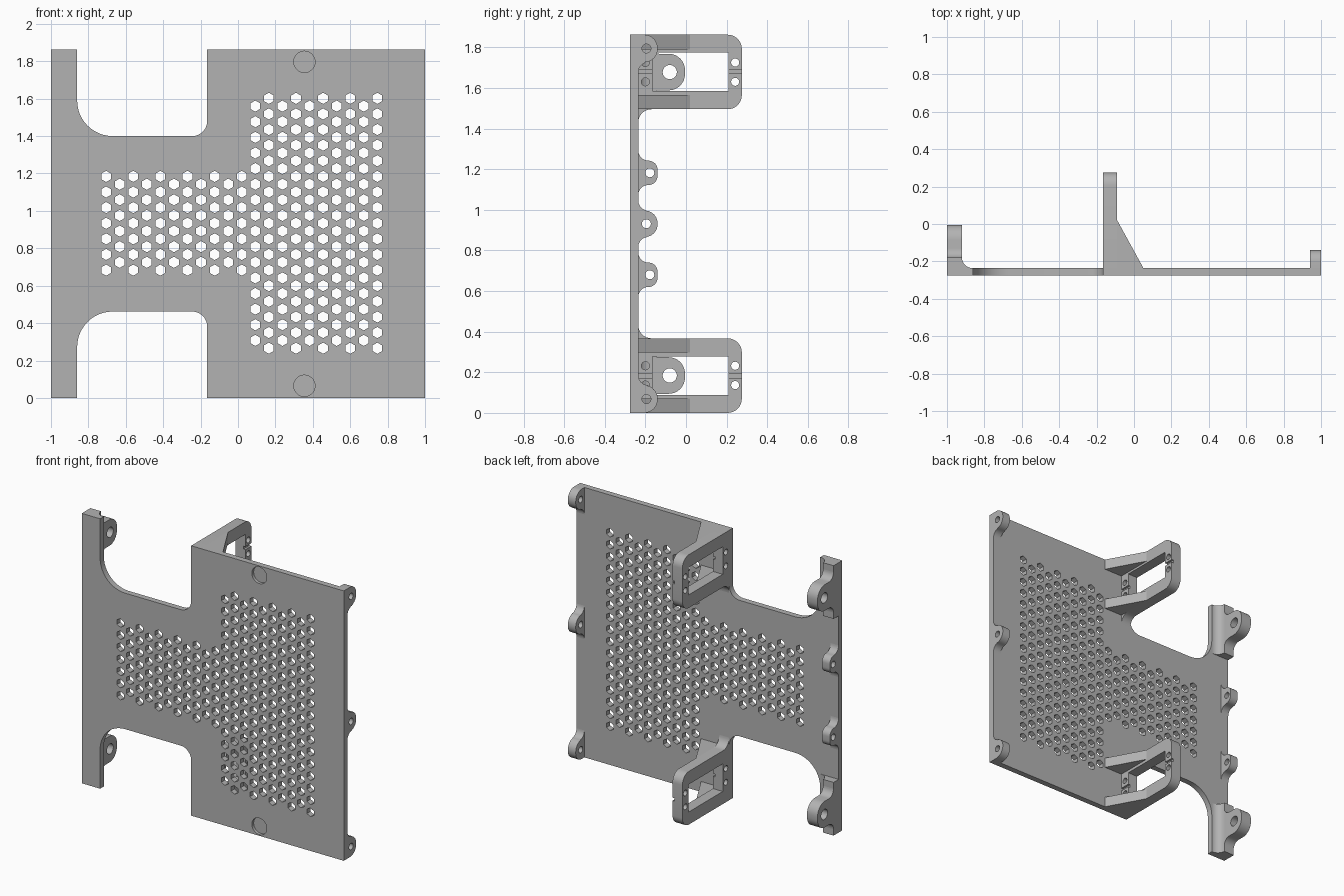
import bpy, bmesh
from math import cos, sin, radians

cube = bpy.data.objects.get("Cube")
if cube:
    bpy.data.objects.remove(cube, do_unlink=True)

grey = bpy.data.materials.new("mid grey")
grey.use_nodes = True
grey.diffuse_color = (0.45, 0.45, 0.45, 1)
grey.node_tree.nodes["Principled BSDF"].inputs["Base Color"].default_value = (0.45, 0.45, 0.45, 1)

MID = 0.931      # mid height
TOP = 2 * MID
FRONT, BACK = -0.275, -0.235
LEFT_EDGE, RIGHT_EDGE = -1.0, 1.0


def arc(u, v, r, start, end, n=8):
    steps = [radians(start + (end - start) * i / n) for i in range(n + 1)]
    return [(u + r * cos(a), v + r * sin(a)) for a in steps]


def circle(u, v, r, n=24, turn=0):
    return arc(u, v, r, turn, turn + 360, n)[:-1]


def flip(pts, side):
    """Mirror (y, z) or (x, z) points about the mid height when side is -1."""
    return [(u, MID + side * (v - MID)) for u, v in pts]


def prisms(name, outlines, axis, lo, hi):
    """Extrude 2D outlines along an axis; the other two axes keep their order."""
    place = {"x": lambda p, d: (d, p[0], p[1]),
             "y": lambda p, d: (p[0], d, p[1]),
             "z": lambda p, d: (p[0], p[1], d)}[axis]
    bm = bmesh.new()
    for pts in outlines:
        a = [bm.verts.new(place(p, lo)) for p in pts]
        b = [bm.verts.new(place(p, hi)) for p in pts]
        bm.faces.new(a)
        bm.faces.new(b[::-1])
        for i in range(len(pts)):
            j = (i + 1) % len(pts)
            bm.faces.new((a[i], b[i], b[j], a[j]))
    bmesh.ops.recalc_face_normals(bm, faces=bm.faces)
    mesh = bpy.data.meshes.new(name)
    bm.to_mesh(mesh)
    bm.free()
    mesh.materials.append(grey)
    obj = bpy.data.objects.new(name, mesh)
    bpy.context.collection.objects.link(obj)
    return obj


def activate(obj):
    bpy.ops.object.select_all(action="DESELECT")
    obj.select_set(True)
    bpy.context.view_layer.objects.active = obj


def cut(obj, cutter):
    activate(obj)
    mod = obj.modifiers.new("cut", "BOOLEAN")
    mod.operation, mod.solver, mod.object = "DIFFERENCE", "EXACT", cutter
    bpy.ops.object.modifier_apply(modifier=mod.name)
    bpy.data.objects.remove(cutter, do_unlink=True)


def smooth(obj):
    activate(obj)
    bpy.ops.object.shade_smooth_by_angle(angle=radians(30))


def tab(name, z, half, tip, corner, flare, x0, x1, hole, side=1,
        base=BACK, flare_top=True):
    """Rounded lug standing on the back, flared at its root, with a bolt hole."""
    if flare_top:
        pts = [(base - 0.02, z + half + flare)]
        pts += arc(base + flare, z + half + flare, flare, 180, 270)
    else:
        pts = [(base - 0.02, z + half)]
    pts += arc(tip - corner, z + half - corner, corner, 90, 0)
    pts += arc(tip - corner, z - half + corner, corner, 0, -90)
    pts += arc(base + flare, z - half - flare, flare, 90, 180)
    pts.append((base - 0.02, z - half - flare))
    obj = prisms(name, [flip(pts, side)], "x", x0, x1)
    hy, hr = hole
    cut(obj, prisms("cutter", [flip(circle(hy, z, hr), side)], "x", x0 - 0.1, x1 + 0.1))
    smooth(obj)


# Main plate: wide panel, crossbar and narrow edge strip
upper = [(RIGHT_EDGE, TOP), (-0.165, TOP)]
upper += arc(-0.245, 1.48, 0.08, 0, -90)
upper += arc(-0.67, 1.59, 0.19, -90, -180, 12)
upper += [(-0.86, TOP), (LEFT_EDGE, TOP)]
plate = prisms("main_plate", [upper + flip(upper, -1)[::-1]], "y", FRONT, BACK)

# Hexagonal ventilation holes in staggered columns
PITCH = 0.0835
hexes = []
for col in range(21):
    rows = (7 if col < 11 else 17) - col % 2
    for row in range(rows):
        z = MID + 0.003 + (row - (rows - 1) / 2) * PITCH
        hexes.append(circle(-0.705 + col * 0.0725, z, 0.03, 6, 90))
cut(plate, prisms("cutter", hexes, "y", FRONT - 0.1, BACK + 0.1))

# Shallow round pockets in the front
pocket = circle(0.355, 1.797, 0.057, 32)
cut(plate, prisms("cutter", [pocket, flip(pocket, -1)], "y", FRONT - 0.1, FRONT + 0.02))
smooth(plate)

for side, word in ((1, "upper"), (-1, "lower")):
    # Windowed bracket with rounded outer corners and a flared root
    frame = [(BACK - 0.02, TOP)]
    frame += arc(0.205, TOP - 0.07, 0.07, 90, 0)
    frame += arc(0.205, 1.565, 0.07, 0, -90)
    frame += arc(BACK + 0.065, 1.43, 0.065, 90, 180)
    frame.append((BACK - 0.02, 1.43))
    bracket = prisms(word + "_bracket", [flip(frame, side)], "x", -0.165, -0.09)
    window = [(-0.165, 1.585), (0.21, 1.585), (0.21, 1.775), (-0.165, 1.775)]
    screws = [circle(y, z, 0.02, 16) for y in (-0.2, 0.242) for z in (1.63, 1.725)]
    cut(bracket, prisms("cutter", [flip(p, side) for p in [window] + screws], "x", -0.3, 0.1))
    slot = [(BACK, 1.67), (0.4, 1.67), (0.4, 1.69), (BACK, 1.69)]
    cut(bracket, prisms("cutter", [flip(slot, side)], "x", -0.105, 0))
    smooth(bracket)

    # Triangular gussets bracing both bars of the bracket
    wedge = [(-0.1, BACK - 0.01), (0.05, BACK - 0.01), (0.05, BACK), (-0.09, 0.02), (-0.1, 0.02)]
    for part, z0, z1 in (("outer", 1.79, TOP), ("inner", 1.495, 1.565)):
        ends = sorted(v for _, v in flip([(0, z0), (0, z1)], side))
        prisms(f"{word}_{part}_gusset", [wedge], "z", *ends)

    # Raised rib at the strip end, blending into the plate
    rib = [(LEFT_EDGE, BACK - 0.01), (LEFT_EDGE, -0.18)]
    rib += arc(-0.865, -0.18, 0.055, 180, 270)
    rib.append((-0.865, BACK - 0.01))
    ends = sorted(v for _, v in flip([(0, 1.495), (0, TOP)], side))
    smooth(prisms(word + "_rib", [rib], "z", *ends))

    # Large ear on the rib, small lug on the strip, corner lug on the panel
    tab(word + "_ear", 1.678, 0.09, -0.005, 0.08, 0.05, LEFT_EDGE, -0.92,
        (-0.08, 0.035), side, base=-0.18)
    tab(word + "_strip_lug", 1.182, 0.06, -0.14, 0.045, 0.05, LEFT_EDGE, -0.94,
        (-0.178, 0.022), side)
    tab(word + "_corner_lug", TOP - 0.068, 0.068, -0.14, 0.065, 0.05, 0.94, RIGHT_EDGE,
        (-0.195, 0.022), side, flare_top=False)

# Middle lug on the panel edge
tab("middle_lug", MID, 0.065, -0.14, 0.062, 0.05, 0.94, RIGHT_EDGE, (-0.195, 0.022))
